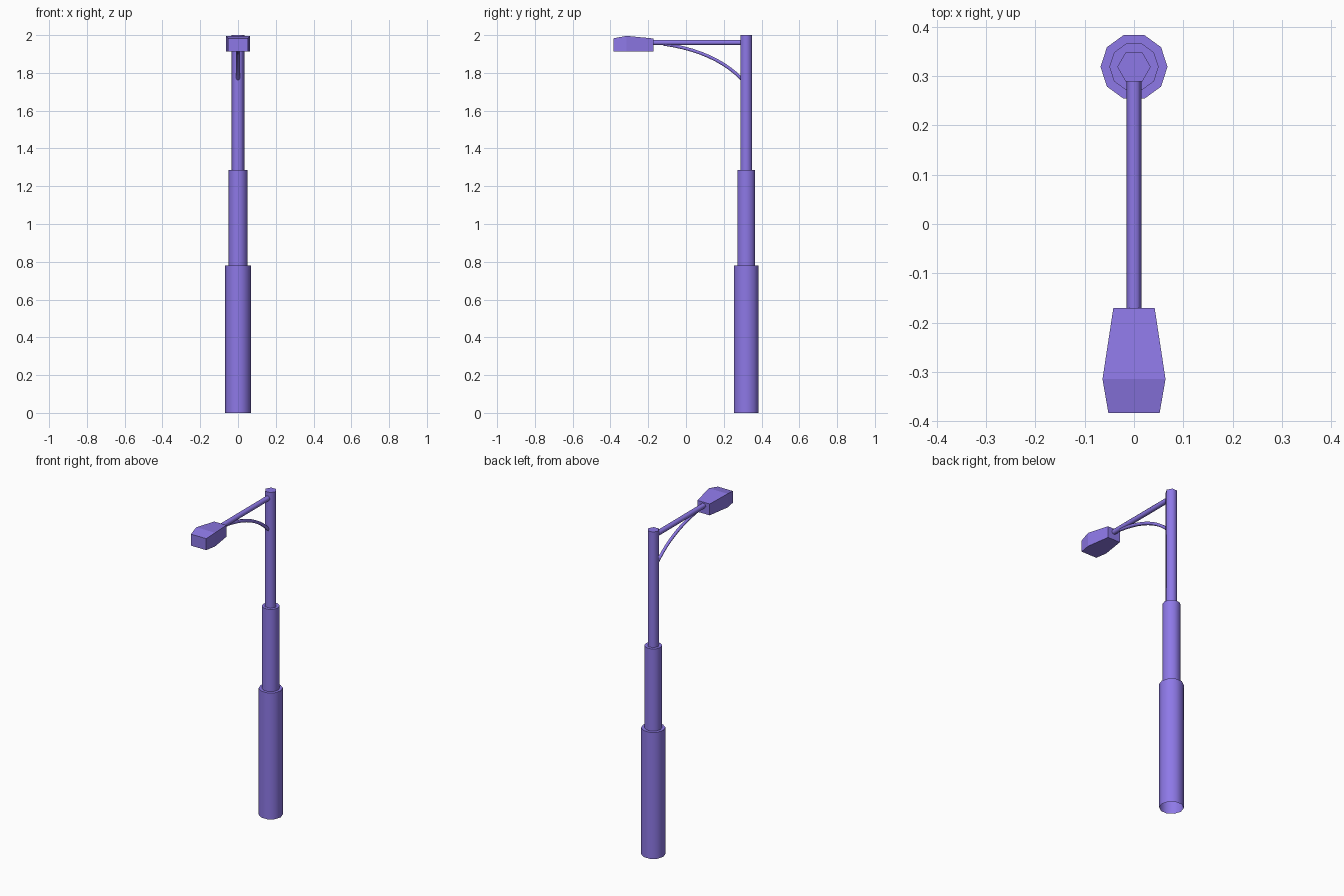
import bpy, bmesh, math
from mathutils import Vector

if "Cube" in bpy.data.objects:
    bpy.data.objects.remove(bpy.data.objects["Cube"])

POLE_Y = 0.319
mat = bpy.data.materials.new("violet_paint")
mat.diffuse_color = (0.27, 0.19, 0.80, 1)
mat.use_nodes = True
mat.node_tree.nodes["Principled BSDF"].inputs["Base Color"].default_value = mat.diffuse_color


def finish(bm, name, smooth_angle=None):
    bmesh.ops.recalc_face_normals(bm, faces=bm.faces[:])
    mesh = bpy.data.meshes.new(name)
    bm.to_mesh(mesh)
    bm.free()
    mesh.materials.append(mat)
    obj = bpy.data.objects.new(name, mesh)
    bpy.context.collection.objects.link(obj)
    if smooth_angle:
        bpy.ops.object.select_all(action='DESELECT')
        obj.select_set(True)
        bpy.context.view_layer.objects.active = obj
        bpy.ops.object.shade_smooth_by_angle(angle=math.radians(smooth_angle))
    return obj


def bridge(bm, a, b):
    for i in range(len(a)):
        j = (i + 1) % len(a)
        bm.faces.new((a[i], a[j], b[j], b[i]))


def pole_section(name, radius, z0, z1, sides):
    """Upright tube, capped on top and open underneath."""
    bm = bmesh.new()
    rings = [[bm.verts.new((radius * math.cos(math.tau * i / sides),
                            POLE_Y + radius * math.sin(math.tau * i / sides), z))
              for i in range(sides)] for z in (z0, z1)]
    bridge(bm, *rings)
    cap = bm.faces.new(rings[1])
    obj = finish(bm, name, 65)
    # an open shell has no reliable inside, so point the cap upwards
    if obj.data.polygons[-1].normal.z < 0:
        obj.data.flip_normals()
    return obj


def tube(name, path, radius, sides=6):
    """Tube along a path of (y, z) points in the x = 0 plane."""
    bm = bmesh.new()
    pts = [Vector((0, y, z)) for y, z in path]
    rings = []
    for k, p in enumerate(pts):
        t = (pts[min(k + 1, len(pts) - 1)] - pts[max(k - 1, 0)]).normalized()
        side = Vector((1, 0, 0))
        up = side.cross(t)
        rings.append([bm.verts.new(p + radius * (math.cos(a) * side + math.sin(a) * up))
                      for a in (math.tau * i / sides for i in range(sides))])
    for a, b in zip(rings, rings[1:]):
        bridge(bm, a, b)
    bm.faces.new(rings[0])
    bm.faces.new(rings[-1])
    return finish(bm, name, 65)


# Three stepped pole sections
pole_section("pole_base", 0.068, 0.0, 0.78, 10)
pole_section("pole_middle", 0.05, 0.78, 1.287, 10)
pole_section("pole_top", 0.034, 1.287, 2.0, 6)

# Horizontal arm and the curved brace below it
tube("arm", [(0.295, 1.961), (-0.175, 1.961)], 0.0155)
p0, p1, p2 = Vector((0.295, 1.768)), Vector((0.15, 1.915)), Vector((-0.12, 1.953))
brace = []
for k in range(11):
    t = k / 10
    brace.append(tuple((1 - t) ** 2 * p0 + 2 * t * (1 - t) * p1 + t * t * p2))
tube("brace", brace, 0.010)

# Lamp head: three cross-sections (y, half width, top z) over a flat underside
bm = bmesh.new()
rings = [[bm.verts.new(c) for c in ((-w, y, 1.912), (w, y, 1.912), (w, y, z), (-w, y, z))]
         for y, w, z in ((-0.171, 0.042, 1.982), (-0.315, 0.064, 1.996), (-0.384, 0.052, 1.983))]
for a, b in zip(rings, rings[1:]):
    bridge(bm, a, b)
bm.faces.new(rings[0])
bm.faces.new(rings[-1])
finish(bm, "lamp_head")
